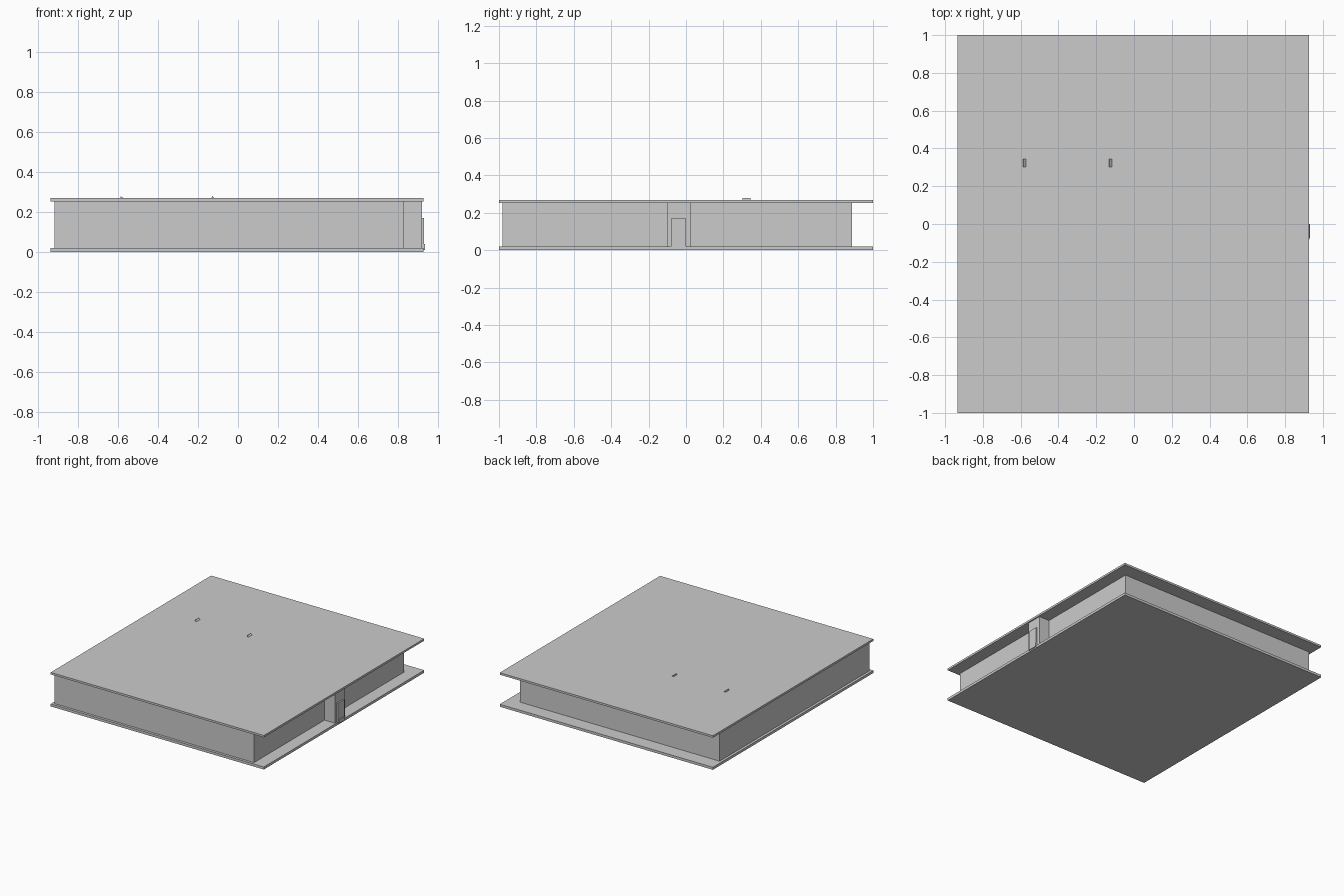
import bpy, bmesh

if "Cube" in bpy.data.objects:
    bpy.data.objects.remove(bpy.data.objects["Cube"])


def mesh_object(name, bm):
    bmesh.ops.recalc_face_normals(bm, faces=bm.faces)
    mesh = bpy.data.meshes.new(name)
    bm.to_mesh(mesh)
    bm.free()
    obj = bpy.data.objects.new(name, mesh)
    bpy.context.collection.objects.link(obj)
    return obj


def box(name, x, y, z):
    bm = bmesh.new()
    bmesh.ops.create_cube(bm, size=1)
    for v in bm.verts:
        v.co = [r[0] + (c + 0.5) * (r[1] - r[0]) for c, r in zip(v.co, (x, y, z))]
    return mesh_object(name, bm)


# Floor and roof slabs
SLAB_X, SLAB_Y = (-0.935, 0.926), (-1.0, 1.0)
box("floor_slab", SLAB_X, SLAB_Y, (0.0, 0.02))
box("roof_slab", SLAB_X, SLAB_Y, (0.253, 0.269))

# Four walls around a hollow room
X0, X1, Y0, Y1, T = -0.915, 0.826, -0.98, 0.888, 0.02
WALL_Z = (0.02, 0.253)
box("front_wall", (X0, X1), (Y0, Y0 + T), WALL_Z)
box("back_wall", (X0, X1), (Y1 - T, Y1), WALL_Z)
box("left_wall", (X0, X0 + T), (Y0 + T, Y1 - T), WALL_Z)
box("right_wall", (X1 - T, X1), (Y0 + T, Y1 - T), WALL_Z)

# Entrance block, door and threshold
box("entrance_block", (X1, 0.917), (-0.101, 0.025), WALL_Z)
box("door", (0.917, 0.928), (-0.081, 0.0), (0.02, 0.17))
box("door_sill", (0.92, 0.933), (-0.075, 0.0), (0.01, 0.04))

# Tips of the ceiling fixtures poking through the roof
for i, x in enumerate((-0.583, -0.128)):
    bm = bmesh.new()
    profile = [(x - 0.005, 0.267), (x - 0.001, 0.279), (x + 0.003, 0.276), (x + 0.013, 0.267)]
    face = bm.faces.new([bm.verts.new((px, 0.302, pz)) for px, pz in profile])
    ext = bmesh.ops.extrude_face_region(bm, geom=[face])["geom"]
    verts = [g for g in ext if isinstance(g, bmesh.types.BMVert)]
    bmesh.ops.translate(bm, verts=verts, vec=(0, 0.042, 0))
    # extrude keeps the start face, so the prism is closed
    mesh_object(f"roof_fixture_{i + 1}", bm)
